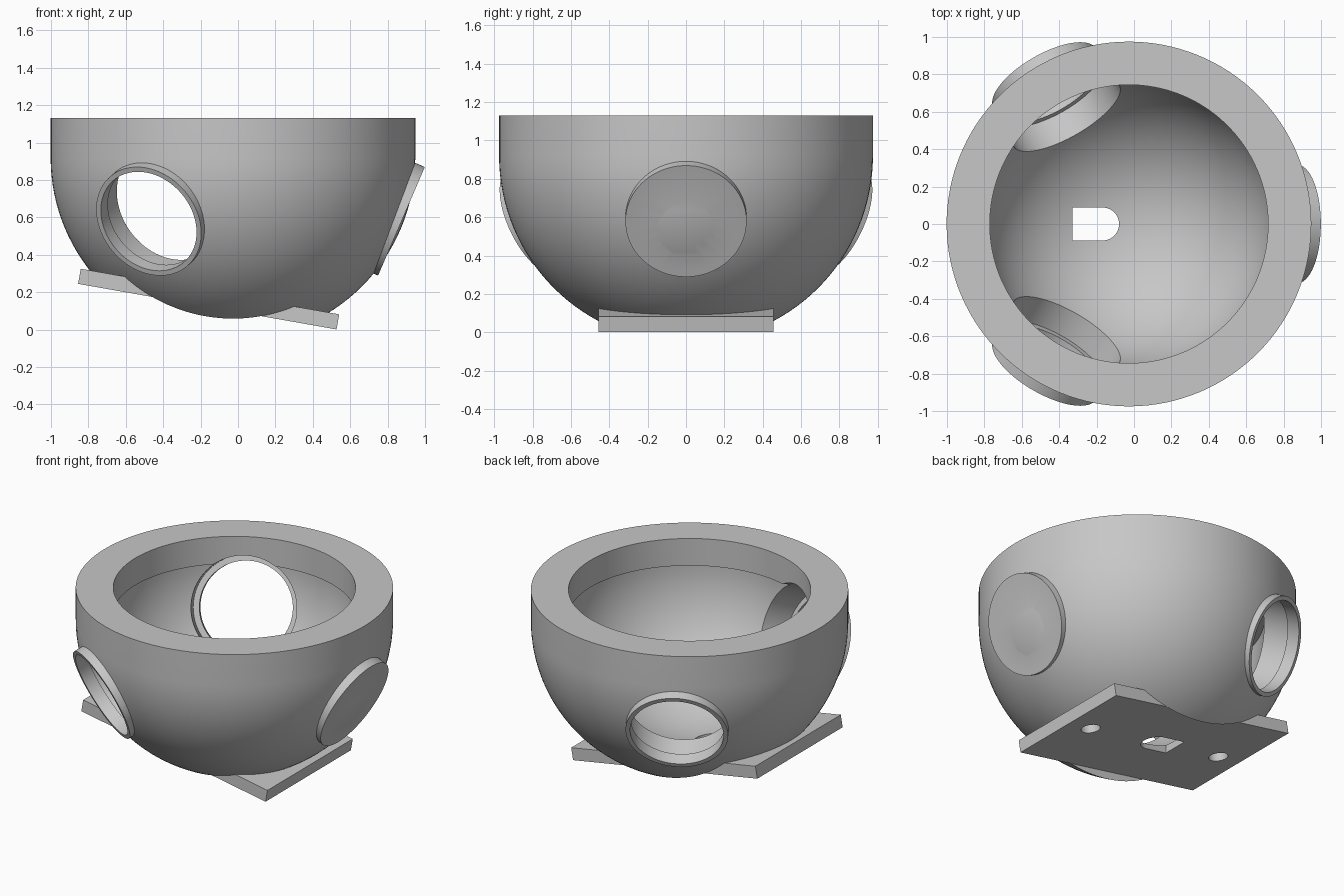
import bpy, bmesh, math
from mathutils import Matrix, Vector

if "Cube" in bpy.data.objects:
    bpy.data.objects.remove(bpy.data.objects["Cube"], do_unlink=True)

SEG = 128
CX, CZ = -0.027, 0.92            # bowl centre
R_OUT, R_IN, TOP = 0.975, 0.78, 1.13


def make_object(name, bm):
    bmesh.ops.recalc_face_normals(bm, faces=bm.faces)
    mesh = bpy.data.meshes.new(name)
    bm.to_mesh(mesh)
    bm.free()
    obj = bpy.data.objects.new(name, mesh)
    bpy.context.scene.collection.objects.link(obj)
    return obj


def lathe(name, profile, matrix, segments=SEG, twist=0.0):
    """Spin (radius, height) points that start and end on the axis."""
    bm = bmesh.new()
    verts = [bm.verts.new((r, 0, z)) for r, z in profile]
    edges = [bm.edges.new(pair) for pair in zip(verts, verts[1:])]
    bmesh.ops.spin(bm, geom=verts + edges, cent=(0, 0, 0), axis=(0, 0, 1),
                   angle=math.tau, steps=segments, use_merge=True)
    bmesh.ops.remove_doubles(bm, verts=bm.verts, dist=1e-5)
    bm.transform(matrix @ Matrix.Rotation(math.radians(twist), 4, 'Z'))
    return make_object(name, bm)


def box(name, size, matrix, offset=(0, 0, 0)):
    bm = bmesh.new()
    bmesh.ops.create_cube(bm, size=1)
    bm.transform(matrix @ Matrix.Translation(offset) @ Matrix.Diagonal((*size, 1)))
    return make_object(name, bm)


def combine(target, tool, operation):
    """Apply a boolean, using the second solver if the first changes nothing."""
    before = len(target.data.vertices)
    bpy.context.view_layer.objects.active = target
    for solver in ('EXACT', 'MANIFOLD'):
        mod = target.modifiers.new(operation.title(), 'BOOLEAN')
        mod.operation, mod.solver, mod.object = operation, solver, tool
        bpy.ops.object.modifier_apply(modifier=mod.name)
        if len(target.data.vertices) != before:
            break
    bpy.data.objects.remove(tool, do_unlink=True)


def quarter_arc(radius, steps=32):
    """Sphere profile from the lower pole up to the equator."""
    angles = [math.pi / 2 * i / steps for i in range(steps + 1)]
    return [(radius * math.sin(a), -radius * math.cos(a)) for a in angles]


# Outer bowl: hemisphere with a short straight wall
at_bowl = Matrix.Translation((CX, 0, CZ))
rim = TOP - CZ
bowl = lathe("bowl", quarter_arc(R_OUT) + [(R_OUT, rim), (0, rim)], at_bowl, twist=0.37)

# Tilted mounting plate; the bowl is cleared away beneath it
at_plate = Matrix.Translation((-0.157, 0, 0.163)) @ Matrix.Rotation(math.radians(10), 4, 'Y')
combine(bowl, box("clearance", (1.403, 0.914, 0.6), at_plate, (0, 0, -0.3)), 'DIFFERENCE')
combine(bowl, box("mounting_plate", (1.403, 0.914, 0.082), at_plate), 'UNION')

# Raised port rims, tilted downward around the bowl
ports = [Matrix.Translation((CX, 0, 0.967))
         @ Matrix.Rotation(math.radians(az), 4, 'Z')
         @ Matrix.Rotation(math.radians(113.3), 4, 'Y') for az in (0, 120, 240)]
rim_profile = [(0, 0.85), (0.316, 0.85), (0.316, 0.981), (0, 0.981)]
for port in ports:
    combine(bowl, lathe("port_rim", rim_profile, port, twist=0.53), 'UNION')

# Hollow interior, undercut below the narrower straight neck
neck, ledge = 0.744, 0.026
cavity = quarter_arc(R_IN) + [(R_IN, ledge), (neck, ledge), (neck, 0.5), (0, 0.5)]
combine(bowl, lathe("cavity", cavity, at_bowl, twist=0.91), 'DIFFERENCE')

# Port bores: wide from inside, with a narrower outer lip
bore = [(0, 0.4), (0.326, 0.4), (0.326, 0.9), (0.288, 0.9), (0.288, 1.2), (0, 1.2)]
for port in ports:
    combine(bowl, lathe("port_bore", bore, port, twist=1.27), 'DIFFERENCE')

# Blind screw holes in the plate
for x in (-0.52, 0.52):
    hole = [(0, -0.2), (0.06, -0.2), (0.06, 0.1), (0, 0.1)]
    combine(bowl, lathe("screw_hole", hole, at_plate @ Matrix.Translation((x, 0, 0)), 48, 1.7),
            'DIFFERENCE')

# Vertical slot through the floor, square at one end and round at the other
bm = bmesh.new()
half, flat_x, round_x = 0.088, -0.33, -0.168
outline = [(flat_x, half), (flat_x, -half)]
for i in range(25):
    a = math.pi * (i / 24 - 0.5)
    outline.append((round_x + half * math.cos(a), half * math.sin(a)))
face = bm.faces.new([bm.verts.new((x, y, -0.2)) for x, y in outline])
top = bmesh.ops.extrude_face_region(bm, geom=[face], use_keep_orig=True)["geom"]
bmesh.ops.translate(bm, vec=Vector((0, 0, 0.7)),
                    verts=[v for v in top if isinstance(v, bmesh.types.BMVert)])
combine(bowl, make_object("slot", bm), 'DIFFERENCE')

# Single grey finish
grey = bpy.data.materials.new("plain grey")
grey.use_nodes = True
colour = (0.57, 0.57, 0.57, 1)
grey.diffuse_color = colour
grey.node_tree.nodes["Principled BSDF"].inputs["Base Color"].default_value = colour
bowl.data.materials.clear()
bowl.data.materials.append(grey)
for polygon in bowl.data.polygons:
    polygon.material_index = 0

bpy.ops.object.select_all(action='DESELECT')
bowl.select_set(True)
bpy.context.view_layer.objects.active = bowl
bpy.ops.object.shade_smooth_by_angle(angle=math.radians(25))
